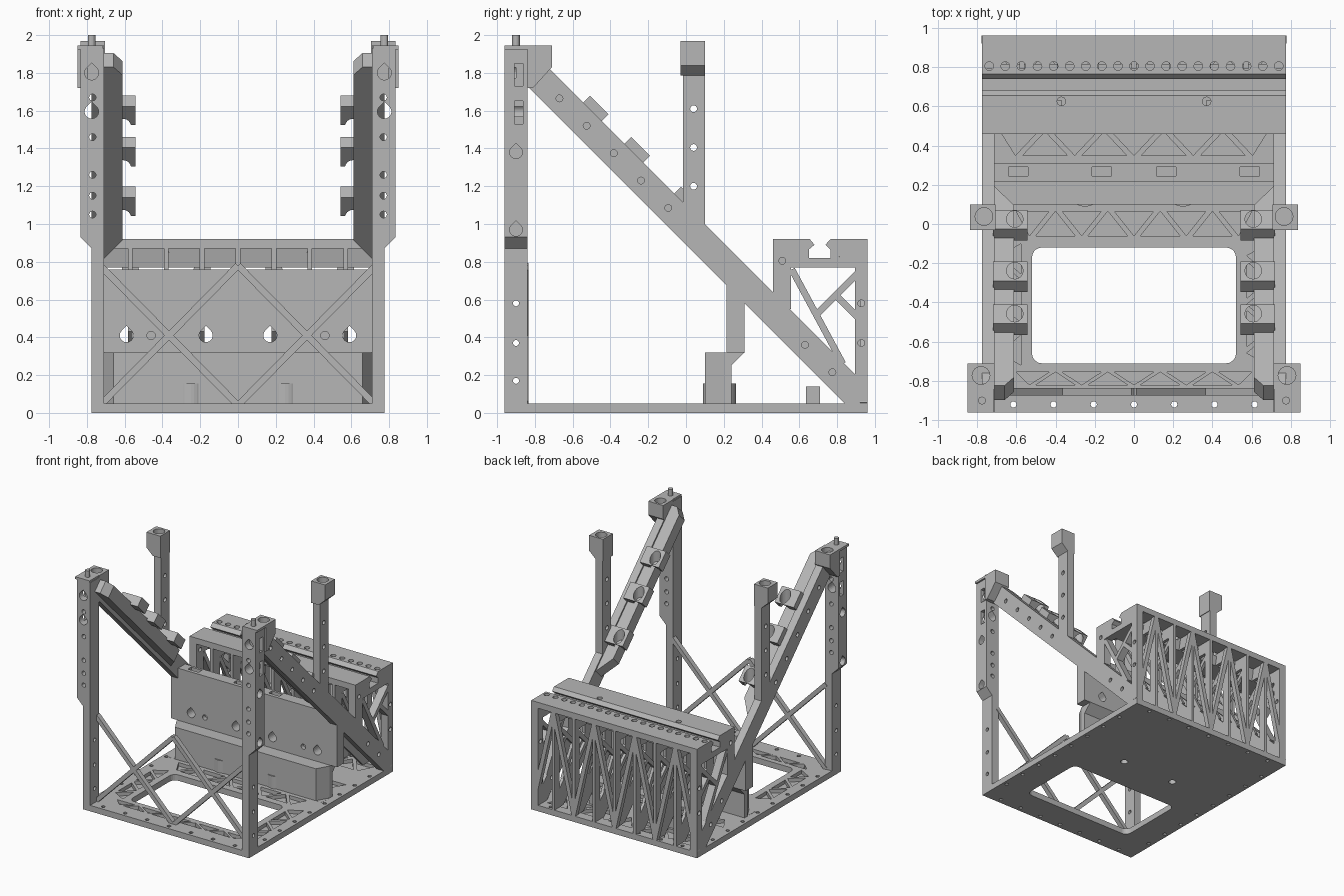
import bpy, bmesh
from math import sin, cos, pi, sqrt, radians
from mathutils import Matrix

cube = bpy.data.objects.get("Cube")
if cube:
    bpy.data.objects.remove(cube)

grey = bpy.data.materials.new("plain grey")
grey.use_nodes = True
grey.diffuse_color = (0.47, 0.47, 0.47, 1)
grey.node_tree.nodes["Principled BSDF"].inputs["Base Color"].default_value = (0.47, 0.47, 0.47, 1)

SIDES = (1, -1)
ORDER = {"x": lambda p, h: (h, p[0], p[1]),
         "y": lambda p, h: (p[0], h, p[1]),
         "z": lambda p, h: (p[0], p[1], h)}


def build(name, prisms, tilt=False):
    """One object from prisms given as (axis, outline, start, end)."""
    bm = bmesh.new()
    for axis, pts, a, b in prisms:
        lo, hi = ([bm.verts.new(ORDER[axis](p, h)) for p in pts] for h in (a, b))
        bm.faces.new(lo)
        bm.faces.new(hi)
        for i in range(len(pts)):
            j = (i + 1) % len(pts)
            bm.faces.new((lo[i], lo[j], hi[j], hi[i]))
    bmesh.ops.recalc_face_normals(bm, faces=bm.faces)
    mesh = bpy.data.meshes.new(name)
    bm.to_mesh(mesh)
    bm.free()
    if tilt:
        mesh.transform(Matrix.Rotation(radians(-45), 4, "X"))
    mesh.materials.append(grey)
    ob = bpy.data.objects.new(name, mesh)
    bpy.context.collection.objects.link(ob)
    return ob


def cut(ob, prisms):
    """Subtract prisms from an object and drop the cutter."""
    tool = build("cutter", prisms)
    tool.hide_render = True
    mod = ob.modifiers.new("holes", "BOOLEAN")
    mod.operation, mod.solver, mod.object = "DIFFERENCE", "EXACT", tool
    mod.use_self = True
    bpy.context.view_layer.update()
    done = bpy.data.meshes.new_from_object(ob.evaluated_get(bpy.context.evaluated_depsgraph_get()))
    ob.modifiers.clear()
    ob.data = done
    bpy.data.objects.remove(tool)


def rect(a, b, c, d):
    return [(a, c), (b, c), (b, d), (a, d)]


def disc(u, v, r, n=16):
    return [(u + r * cos(2 * pi * i / n), v + r * sin(2 * pi * i / n)) for i in range(n)]


def drop(u, v, r):
    arc = [(u + r * cos(radians(a)), v + r * sin(radians(a))) for a in range(135, 406, 18)]
    return arc + [(u, v + r * sqrt(2))]


def strip(p, q, w):
    dx, dy = q[0] - p[0], q[1] - p[1]
    k = w / 2 / sqrt(dx * dx + dy * dy)
    nx, ny = -dy * k, dx * k
    return [(p[0] + nx, p[1] + ny), (q[0] + nx, q[1] + ny),
            (q[0] - nx, q[1] - ny), (p[0] - nx, p[1] - ny)]


def triangles(u0, u1, v0, v1, n, swap=False):
    """Zigzag row of triangular pockets in the floor."""
    out, step = [], (u1 - u0) / n
    for i in range(n):
        a, b = u0 + i * step, u0 + (i + 1) * step
        lo, hi = (v0, v1) if i % 2 else (v1, v0)
        t = [(a - step * 0.25, lo), (b + step * 0.25, lo), ((a + b) / 2, hi)]
        t = [(max(u0, min(u1, u)), v) for u, v in t]
        out.append(("z", [(v, u) for u, v in t] if swap else t, 0.02, 0.1))
    return out


# Base plate with rounded opening, pockets and rim holes
base = build("base_plate", [("z", rect(-0.775, 0.775, -0.96, 0.96), 0, 0.05)])
opening = []
for cx, cy, start in ((0.47, -0.17, 0), (-0.47, -0.17, 90), (-0.47, -0.66, 180), (0.47, -0.66, 270)):
    opening += [(cx + 0.05 * cos(radians(start + a)), cy + 0.05 * sin(radians(start + a)))
                for a in range(0, 91, 18)]
holes = [("z", opening, -0.1, 0.2)]
holes += triangles(-0.6, 0.6, -0.82, -0.755, 9)
holes += triangles(-0.6, 0.6, -0.06, 0.065, 9)
holes += triangles(-0.68, 0.68, 0.35, 0.47, 9)
holes += triangles(-0.68, 0.68, 0.73, 0.88, 9)
for s in SIDES:
    lo, hi = sorted((s * 0.575, s * 0.685))
    holes += triangles(-0.72, -0.1, lo, hi, 5, swap=True)
    holes += [("z", disc(s * 0.74, -0.7 + 0.2 * i, 0.016, 10), -0.1, 0.2) for i in range(8)]
for i in range(7):
    holes += [("z", disc(-0.615 + 0.205 * i, y, 0.016, 10), -0.1, 0.2) for y in (-0.92, 0.925)]
cut(base, holes)

# Cross panel with thick foot, screw bosses and teardrop holes
panel = build("cross_panel", [("x", [
    (0.1, 0.04), (0.1, 0.32), (0.215, 0.32), (0.215, 0.76), (0.31, 0.76),
    (0.31, 0.32), (0.24, 0.25), (0.24, 0.04)], -0.715, 0.715)])
holes = [("y", drop(x, 0.41, 0.036), 0, 0.5) for x in (-0.59, -0.17, 0.17, 0.59)]
holes += [("y", disc(s * 0.46, 0.41, 0.022), 0, 0.25) for s in SIDES]
holes += [("z", rect(x - 0.05, x + 0.05, 0.245, 0.29), 0.7, 0.9) for x in (-0.59, -0.165, 0.165, 0.59)]
for s in SIDES:
    holes.append(("z", [(s * 0.63, 0.05), (s * 0.8, 0.05), (s * 0.8, 0.2), (s * 0.715, 0.2)], 0.051, 0.4))
cut(panel, holes)
bosses = build("screw_bosses", [("z", disc(s * 0.25, 0.177, 0.088, 32), 0.04, 0.155) for s in SIDES])
for target in (base, panel, bosses):
    cut(target, [("z", disc(s * 0.25, 0.177, 0.03), -0.1, 0.12) for s in SIDES])
build("floor_blocks", [("x", rect(0.635, 0.71, 0.04, 0.14), s * 0.33, s * 0.41) for s in SIDES])

# Front cross bracing
build("front_braces", [("y", strip(p, q, 0.035), -0.875, -0.835) for s in SIDES for p, q in
                       (((s * 0.72, 0.05), (0, 0.78)), ((s * 0.72, 0.77), (0, 0.04)))])

# Rear rack: slotted top beam
slot = [(0.765, 0.92), (0.738, 0.89), (0.765, 0.865), (0.765, 0.82),
        (0.65, 0.82), (0.65, 0.865), (0.68, 0.89), (0.655, 0.92)]
beam = build("rack_beam", [("x", [
    (0.46, 0.92), (0.46, 0.87), (0.6, 0.87), (0.62, 0.77), (0.8, 0.77), (0.82, 0.87),
    (0.96, 0.87), (0.96, 0.92)] + slot, -0.775, 0.775)])
holes = [("z", disc(-0.738 + 0.082 * i, 0.805, 0.022), 0.85, 1) for i in range(19)]
holes += [("z", disc(s * 0.37, 0.625, 0.022), 0.85, 1) for s in SIDES]
cut(beam, holes)

# Rear rack: repeated truss ribs
truss = [rect(0.46, 0.555, 0.55, 0.87), rect(0.895, 0.96, 0.04, 0.87),
         rect(0.5, 0.63, 0.77, 0.87), rect(0.79, 0.92, 0.77, 0.87), rect(0.5, 0.92, 0.77, 0.82),
         strip((0.56, 0.76), (0.83, 0.26), 0.035),
         strip((0.69, 0.52), (0.91, 0.74), 0.035),
         strip((0.79, 0.625), (0.91, 0.505), 0.035),
         [(0.46, 0.64), (0.46, 0.43), (0.84, 0.05), (0.96, 0.05), (0.96, 0.14)]]
build("rack_ribs", [("x", pts, 0.19 * i - 0.0125, 0.19 * i + 0.0125)
                    for i in range(-3, 4) for pts in truss])
braces = []
for i in range(-4, 4):
    a, b = 0.19 * i, 0.19 * (i + 1)
    if i % 2:
        a, b = b, a
    braces.append(("y", strip((a, 0.05), (b, 0.88), 0.035), 0.92, 0.96))
build("rack_back_braces", braces)

for s, side in ((1, "left"), (-1, "right")):
    # Side frame: diagonal beam, rear post and end truss
    frame = build(side + "_diagonal_beam", [("x", [
        (-0.84, 1.73), (-0.84, 1.94), (-0.015, 1.115), (-0.015, 1.8), (0.1, 1.8), (0.1, 1.0),
        (0.96, 0.14), (0.96, 0.04), (0.85, 0.04), (0.31, 0.58), (0.31, 0.32),
        (0.215, 0.32), (0.215, 0.675)], s * 0.71, s * 0.775)])
    spots = [(-0.67 + 0.144 * i, 1.665 - 0.145 * i) for i in range(5)]
    spots += [(0.04, 1.61), (0.04, 1.405), (0.04, 1.2), (0.63, 0.36), (0.775, 0.215)]
    cut(frame, [("x", disc(y, z, 0.018), s * 0.65, s * 0.8) for y, z in spots])
    end = build(side + "_end_truss", [("x", p, s * 0.71, s * 0.775) for p in truss[:-1]])
    cut(end, [("x", disc(y, z, 0.018), s * 0.69, s * 0.8) for y, z in
              ((0.51, 0.805), (0.928, 0.58), (0.928, 0.37))])

    # Rear post head with socket
    head = build(side + "_rear_post_head", [("y", [(s * x, z) for x, z in (
        (0.705, 1.97), (0.835, 1.97), (0.835, 1.84), (0.775, 1.785), (0.705, 1.785))], -0.03, 0.1)])
    cut(head, [("z", disc(s * 0.765, 0.038, 0.045, 24), 1.88, 2.1)])

    # Front post, flared outward in the upper half
    post = build(side + "_front_post", [("y", [(s * x, z) for x, z in (
        (0.71, 0.04), (0.775, 0.04), (0.775, 0.87), (0.835, 0.93),
        (0.835, 1.93), (0.71, 1.93))], -0.96, -0.84)])
    holes = [("y", drop(s * 0.775, z, 0.037), -1, -0.8 if z < 1.7 else -0.9) for z in (1.8, 1.595)]
    holes += [("y", disc(s * 0.77, z, 0.018), -1, -0.8) for z in (1.67, 1.46, 1.26, 1.15, 1.05)]
    holes += [("x", rect(-0.908, -0.862, z, z + 0.12), s * 0.8, s * 0.9) for z in (1.73, 1.53)]
    holes += [("x", drop(-0.9, z, 0.034), s * 0.76, s * 0.9) for z in (1.38, 0.97)]
    holes += [("x", disc(-0.9, z, 0.016), s * 0.6, s * 0.9) for z in (0.58, 0.37, 0.17)]
    cut(post, holes)

    # Post cap, socket bracket and locating pin
    build(side + "_post_cap", [("z", rect(s * 0.715, s * 0.85, -0.96, -0.84), 1.925, 1.945)])
    bracket = build(side + "_post_bracket", [("x", [
        (-0.84, 1.945), (-0.71, 1.945), (-0.71, 1.83), (-0.81, 1.72), (-0.84, 1.72)],
        s * 0.71, s * 0.85)])
    cut(bracket, [("z", disc(s * 0.78, -0.772, 0.045, 24), 1.86, 2.1)])
    build(side + "_locating_pin", [("z", disc(s * 0.775, -0.9, 0.02), 1.93, 2.0)])

    # Inner flange on the diagonal, tapering into the frame
    build(side + "_diagonal_flange", [("z", [(s * x, t) for x, t in (
        (0.72, -1.93), (0.66, -1.93), (0.612, -1.87), (0.612, -0.63), (0.72, -0.48))],
        0.66, 0.765)], tilt=True)

    # Clamps with vertical sockets
    for n, y in enumerate((-0.487, -0.268, -0.005)):
        t = (2 * y - 1.115) / sqrt(2)
        clamp = build(side + "_clamp_" + str(n + 1), [
            ("z", rect(s * 0.542, s * 0.72, t - 0.07, t + 0.07), 0.748, 0.828)], tilt=True)
        cut(clamp, [("z", disc(s * 0.608, y + 0.03, 0.042, 24), 0.5, 2)])
